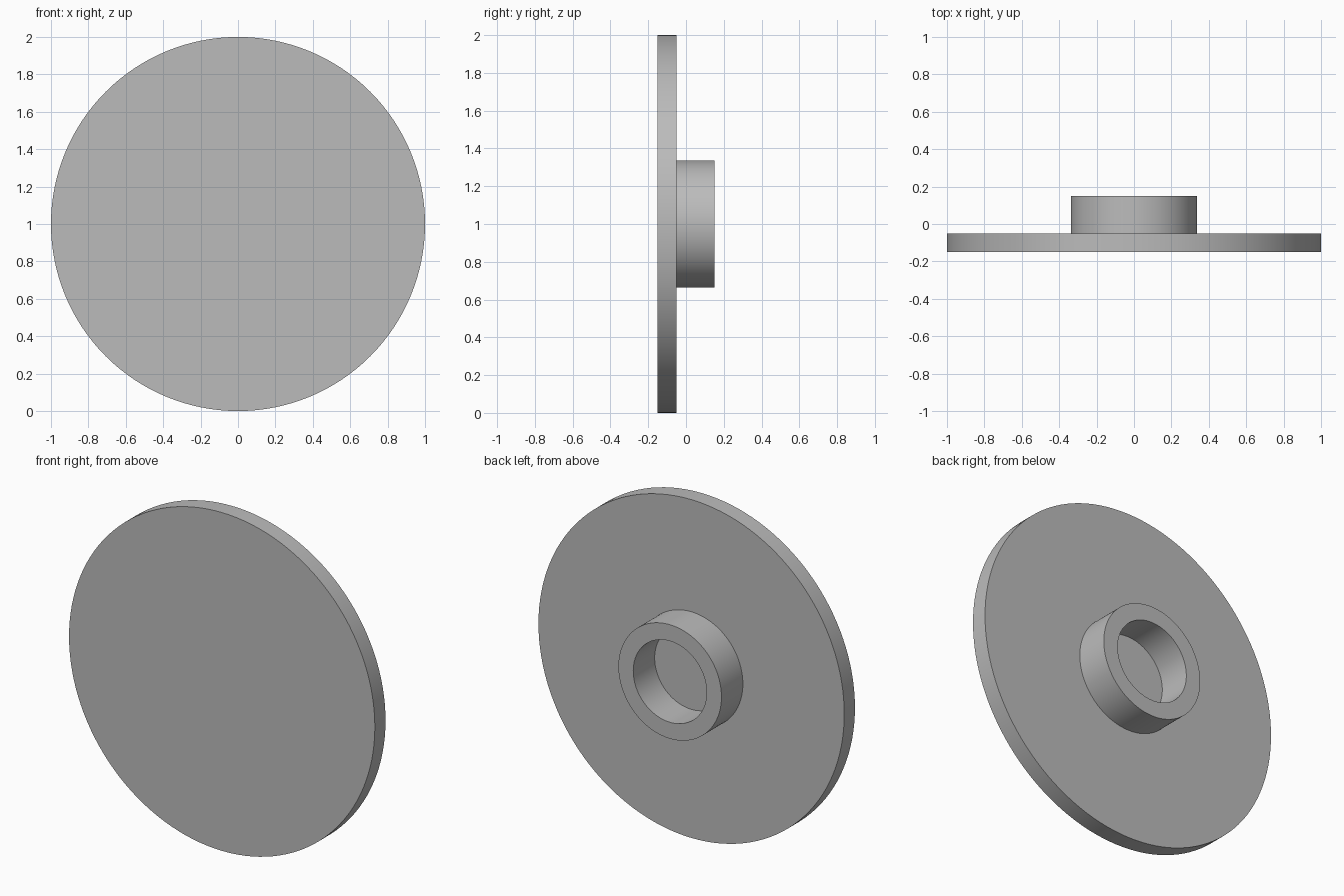
import bpy, bmesh, math
from mathutils import Matrix, Vector

cube = bpy.data.objects.get("Cube")
if cube:
    bpy.data.objects.remove(cube, do_unlink=True)

SEGMENTS = 128
AXIS_HEIGHT = 1.0

grey = bpy.data.materials.new("plain_grey")
grey.use_nodes = True
grey.diffuse_color = (0.5, 0.5, 0.5, 1)
grey.node_tree.nodes["Principled BSDF"].inputs["Base Color"].default_value = grey.diffuse_color


def lathe(name, profile, closed=False):
    """Revolve (radius, y) points around the horizontal y axis."""
    bm = bmesh.new()
    verts = [bm.verts.new((r, y, 0)) for r, y in profile]
    edges = [bm.edges.new(pair) for pair in zip(verts, verts[1:])]
    if closed:
        edges.append(bm.edges.new((verts[-1], verts[0])))
    bmesh.ops.spin(bm, geom=verts + edges, cent=(0, 0, 0), axis=(0, 1, 0),
                   angle=math.tau, steps=SEGMENTS, use_merge=True)
    bmesh.ops.remove_doubles(bm, verts=bm.verts, dist=1e-5)
    bmesh.ops.recalc_face_normals(bm, faces=bm.faces)
    mesh = bpy.data.meshes.new(name)
    bm.to_mesh(mesh)
    bm.free()
    mesh.materials.append(grey)
    obj = bpy.data.objects.new(name, mesh)
    obj.location.z = AXIS_HEIGHT
    bpy.context.collection.objects.link(obj)
    bpy.ops.object.select_all(action="DESELECT")
    obj.select_set(True)
    bpy.context.view_layer.objects.active = obj
    bpy.ops.object.shade_smooth_by_angle(angle=math.radians(30))
    return obj


# Solid round plate facing the front
lathe("round_plate", [(0, -0.15), (1, -0.15), (1, -0.05), (0, -0.05)])

# Hollow collar on the back, its bore ending at the plate
lathe("rear_collar", [(0.337, -0.05), (0.337, 0.15), (0.24, 0.15), (0.24, -0.05)])
